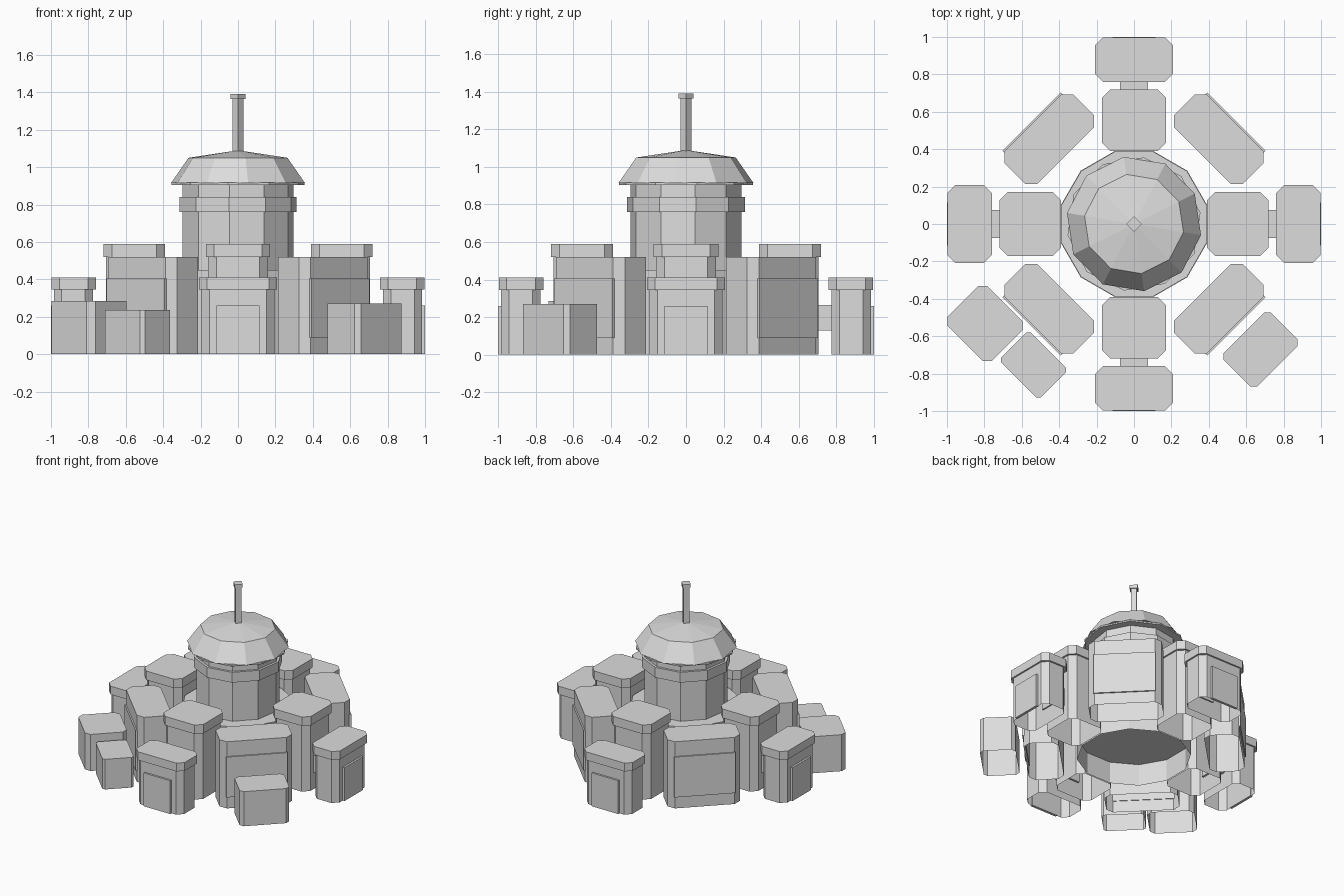
import bpy, bmesh
from math import cos, sin, radians, tau

cube = bpy.data.objects.get("Cube")
if cube:
    bpy.data.objects.remove(cube, do_unlink=True)

# One pale grey colour for the whole settlement
GREY = (0.72, 0.72, 0.72, 1)
stone = bpy.data.materials.new("pale_grey")
stone.use_nodes = True
stone.diffuse_color = GREY
stone.node_tree.nodes["Principled BSDF"].inputs["Base Color"].default_value = GREY


def loft(name, rings, bottom=True, top=True):
    """Skin a stack of equal point rings, with optional end faces."""
    bm = bmesh.new()
    loops = [[bm.verts.new(p) for p in ring] for ring in rings]
    n = len(loops[0])
    for low, high in zip(loops, loops[1:]):
        for i in range(n):
            j = (i + 1) % n
            bm.faces.new((low[i], low[j], high[j], high[i]))
    if bottom:
        bm.faces.new(loops[0][::-1])
    if top:
        bm.faces.new(loops[-1])
    bmesh.ops.remove_doubles(bm, verts=bm.verts, dist=0.0001)
    mesh = bpy.data.meshes.new(name)
    bm.to_mesh(mesh)
    bm.free()
    mesh.materials.append(stone)
    obj = bpy.data.objects.new(name, mesh)
    bpy.context.collection.objects.link(obj)
    return obj


def drum(name, sides, phase, profile, bottom=True, top=True):
    """Faceted turned shape from (radius, height) pairs."""
    angles = [radians(phase) + tau * i / sides for i in range(sides)]
    return loft(name, [[(r * cos(a), r * sin(a), z) for a in angles] for r, z in profile],
                bottom, top)


def block(name, heading, r, t, z, cut=0.0, bottom=True):
    """Box with cut corners; r and t are ranges along and across the heading."""
    (r0, r1), (t0, t1), a = r, t, radians(heading)
    if cut:
        plan = [(r0 + cut, t0), (r1 - cut, t0), (r1, t0 + cut), (r1, t1 - cut),
                (r1 - cut, t1), (r0 + cut, t1), (r0, t1 - cut), (r0, t0 + cut)]
    else:
        plan = [(r0, t0), (r1, t0), (r1, t1), (r0, t1)]
    flat = [(u * cos(a) - v * sin(a), u * sin(a) + v * cos(a)) for u, v in plan]
    return loft(name, [[(x, y, h) for x, y in flat] for h in z], bottom)


# Central tower: hollow base, drum, shaft, band, eave and dome
drum("tower_foot", 12, 15, [(0.403, 0), (0.403, 0.17)], bottom=False)
drum("tower_base", 12, 15, [(0.4, 0.17), (0.4, 0.45)], bottom=False)
drum("tower_shaft", 10, 9.4, [(0.3, 0.45), (0.3, 0.91)], bottom=False)
drum("tower_band", 10, 9.4, [(0.318, 0.76), (0.318, 0.84)])
drum("dome_eave", 10, 9.4, [(0.36, 0.905), (0.36, 0.917)])
drum("dome", 10, 26.6, [(0.363, 0.915), (0.268, 1.05), (0, 1.09)], top=False)

# Square spire
drum("spire", 4, 0, [(0.03, 1.07), (0.03, 1.37)])
drum("spire_cap", 4, 0, [(0.041, 1.365), (0.041, 1.392)])

# Towers on the four main axes
for side, heading in (("left", 0), ("back", 90), ("right", 180), ("front", 270)):
    block(side + "_inner_tower", heading, (0.4, 0.705), (-0.16, 0.16), (0, 0.52), 0.045, False)
    block(side + "_inner_cap", heading, (0.39, 0.718), (-0.172, 0.172), (0.52, 0.59), 0.045)
    block(side + "_walkway", heading, (0.69, 0.785), (-0.075, 0.075), (0.13, 0.265))
    block(side + "_outer_tower", heading, (0.775, 0.985), (-0.195, 0.195), (0, 0.35), 0.042, False)
    block(side + "_outer_cap", heading, (0.76, 0.997), (-0.208, 0.208), (0.345, 0.41), 0.042)
    block(side + "_door", heading, (0.98, 1.0), (-0.115, 0.115), (0, 0.26))

# Long halls on the diagonals, each with a raised outer panel
for corner, heading in (("back_left", 45), ("back_right", 135),
                        ("front_right", 225), ("front_left", 315)):
    block(corner + "_hall", heading, (0.517, 0.765), (-0.26, 0.26), (0, 0.52), 0.045, False)
    block(corner + "_panel", heading, (0.76, 0.775), (-0.22, 0.22), (0.09, 0.405))

# Small outlying huts at the front
block("right_large_hut", 225, (0.79, 1.09), (-0.355, -0.02), (0, 0.285), 0.034, False)
block("right_small_hut", 225, (0.8, 1.025), (0.003, 0.303), (0, 0.235), 0.018, False)
block("left_hut", 315, (0.827, 1.08), (-0.175, 0.182), (0, 0.27), 0.026, False)
